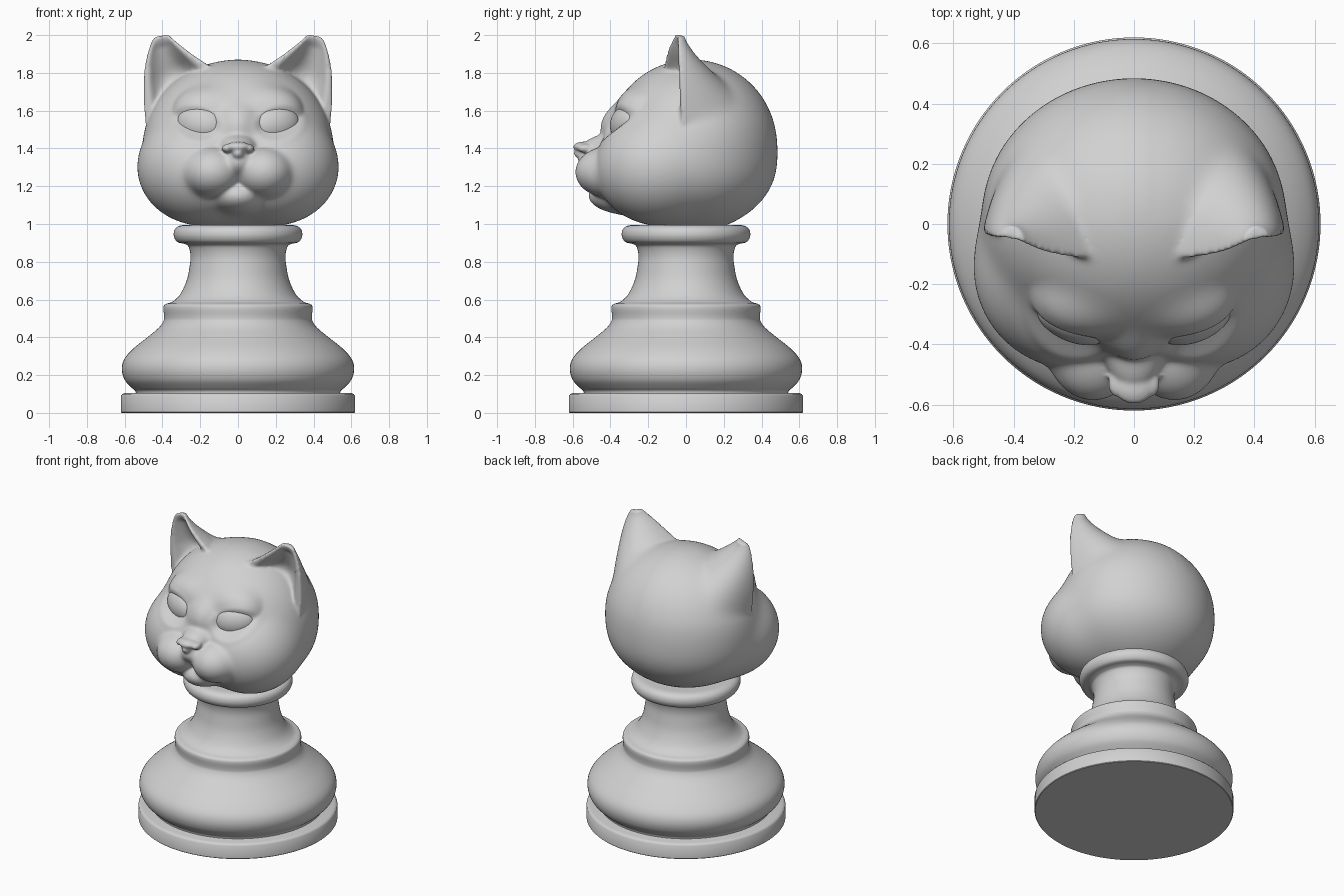
import bpy, bmesh, math
from mathutils import Vector, Matrix, Euler

cube = bpy.data.objects.get("Cube")
if cube:
    bpy.data.objects.remove(cube, do_unlink=True)

grey = bpy.data.materials.new("plain grey")
grey.use_nodes = True
grey.diffuse_color = (0.64, 0.64, 0.64, 1)
for node in grey.node_tree.nodes:
    if node.type == "BSDF_PRINCIPLED":
        node.inputs["Base Color"].default_value = grey.diffuse_color


def finish(bm, name, angle=None):
    """Turn a bmesh into a named, shaded object."""
    bmesh.ops.recalc_face_normals(bm, faces=bm.faces)
    mesh = bpy.data.meshes.new(name)
    bm.to_mesh(mesh)
    bm.free()
    mesh.materials.append(grey)
    obj = bpy.data.objects.new(name, mesh)
    bpy.context.collection.objects.link(obj)
    for face in mesh.polygons:
        face.use_smooth = True
    if angle:
        bpy.ops.object.select_all(action="DESELECT")
        obj.select_set(True)
        bpy.context.view_layer.objects.active = obj
        bpy.ops.object.shade_smooth_by_angle(angle=math.radians(angle))
    return obj


def rounded(points, steps=5):
    """Smooth curve through profile points."""
    pts = [Vector(p) for p in points]
    out = []
    for i in range(len(pts) - 1):
        a, b, c, d = (pts[max(0, min(len(pts) - 1, i + k))] for k in (-1, 0, 1, 2))
        for j in range(steps):
            t = j / steps
            out.append(0.5 * (2 * b + (c - a) * t + (2 * a - 5 * b + 4 * c - d) * t * t
                              + (3 * b - a - 3 * c + d) * t ** 3))
    return out + [pts[-1]]


def lathe(name, profile, segments=128):
    bm = bmesh.new()
    rings = []
    for r, z in profile:
        angles = [2 * math.pi * i / segments for i in range(segments)]
        rings.append([bm.verts.new((r * math.cos(a), r * math.sin(a), z)) for a in angles])
    for low, high in zip(rings, rings[1:]):
        for i in range(segments):
            j = (i + 1) % segments
            bm.faces.new((low[i], low[j], high[j], high[i]))
    bm.faces.new(rings[0])
    bm.faces.new(rings[-1])
    return finish(bm, name, 40)


# Turned pedestal
lathe("base_plate", [(.616, 0), (.62, .004), (.62, .09), (.612, .1), (.6, .104)])
lathe("pedestal_body", rounded([
    (.54, .1), (.545, .118), (.565, .135), (.6, .175), (.615, .23), (.602, .285),
    (.555, .34), (.48, .4), (.42, .45), (.395, .485), (.391, .51), (.395, .555),
    (.385, .575), (.345, .59), (.305, .63), (.272, .7), (.257, .77), (.251, .83),
    (.262, .88), (.285, .895), (.322, .905), (.34, .937), (.334, .972), (.305, .992),
    (.25, .995)]))

# Head volumes as (centre, radii), blended outward from the head centre
CENTRE = Vector((0, 0, 1.38))


def pair(centre, radii):
    x, y, z = centre
    return [(Vector((s * x, y, z)), radii) for s in (-1, 1)]


def single(centre, radii):
    return [(Vector(centre), radii)]


skull = (single((0, .03, 1.42), (.5, .45, .45))
         + single((0, 0, 1.3), (.48, .46, .32))
         + pair((.2, -.15, 1.3), (.33, .33, .3))
         + pair((.17, -.25, 1.61), (.15, .11, .1))
         + single((0, -.28, 1.51), (.12, .165, .13)))
muzzle = (pair((.135, -.42, 1.275), (.15, .165, .132))
          + single((0, -.42, 1.33), (.09, .15, .085))
          + single((0, -.38, 1.4), (.105, .17, .078))
          + single((0, -.3, 1.15), (.15, .215, .1)))


def reach(direction, part):
    """Distance from the head centre to the far side of an ellipsoid."""
    centre, radii = part
    d = Vector([u / r for u, r in zip(direction, radii)])
    o = Vector([u / r for u, r in zip(CENTRE - centre, radii)])
    a, b = d.dot(d), d.dot(o)
    disc = b * b - a * (o.dot(o) - 1)
    return max(0, (math.sqrt(disc) - b) / a) if disc > 0 else 0


def blend(values, k):
    top = max(values)
    return top + k * math.log(sum(math.exp((v - top) / k) for v in values))


def head_point(direction):
    base = blend([reach(direction, p) for p in skull], .025)
    full = blend([base] + [reach(direction, p) for p in muzzle], .016)
    return CENTRE + direction * full


EYE = head_point((Vector((.218, -.38, 1.53)) - CENTRE).normalized())


def carve_socket(p, direction):
    """Sink the eye socket and raise a lid around it."""
    if p.y > -.1:
        return p
    dx = abs(p.x) - EYE.x
    dz = p.z - EYE.z - .15 * dx
    q = math.hypot(dx / .1, dz / .075)
    return p + direction * (.007 * math.exp(-((q - 1.25) / .28) ** 2) - .035 * math.exp(-q * q))


bm = bmesh.new()
bmesh.ops.create_icosphere(bm, subdivisions=7, radius=1)
for v in bm.verts:
    d = v.co.normalized()
    v.co = carve_socket(head_point(d), d)


# Ears: lofted shells with a scooped front and a back flaring into the skull
def bezier(a, b, c, t):
    return a * (1 - t) ** 2 + b * 2 * t * (1 - t) + c * t * t


def add_ear(bm, side, rows=32, cols=24):
    inner = [Vector(p) for p in ((.07, -.12, 1.79), (.27, -.12, 1.905), (.37, -.055, 2.005))]
    outer = [Vector(p) for p in ((.482, -.02, 1.47), (.535, -.03, 1.84), (.445, -.045, 1.99))]
    back = Vector((-.12, 1, -.08)).normalized()
    spans = [-math.cos(math.pi * i / cols) for i in range(cols + 1)]
    rings = []
    for row in range(rows + 1):
        t = row / rows
        a, b = bezier(*inner, t), bezier(*outer, t)
        mid, half = (a + b) / 2, (b - a) / 2
        depth = .4 * (1 - t) ** 1.5 + .045
        scoop = min(.5 * depth, .11) * min(1, (1 - t) * 5)
        ring = [mid + half * s + back * scoop * max(0, 1 - (s / .76) ** 2) for s in spans]
        ring += [mid + half * s + back * depth * math.sqrt(1 - s * s) for s in spans[-2:0:-1]]
        rings.append([bm.verts.new((side * p.x, p.y, p.z)) for p in ring])
    n = len(rings[0])
    faces = [bm.faces.new((lo[i], lo[(i + 1) % n], hi[(i + 1) % n], hi[i]))
             for lo, hi in zip(rings, rings[1:]) for i in range(n)]
    faces += [bm.faces.new(rings[0]), bm.faces.new(rings[-1])]
    bmesh.ops.triangulate(bm, faces=faces)


def add_ball(bm, centre, radii, turn=(0, 0, 0)):
    matrix = Matrix.LocRotScale(Vector(centre), Euler(turn), Vector(radii))
    bmesh.ops.create_icosphere(bm, subdivisions=5, radius=1, matrix=matrix)


for side in (-1, 1):
    add_ear(bm, side)
    add_ball(bm, (side * .056, -.53, 1.4), (.03, .045, .023))

# Nose pad
add_ball(bm, (0, -.54, 1.408), (.066, .058, .028))
add_ball(bm, (0, -.54, 1.375), (.034, .054, .035))

# Fuse head, ears and nose into one surface
head = finish(bm, "head")
fuse = head.modifiers.new("fuse", "REMESH")
fuse.mode = "VOXEL"
fuse.voxel_size = .008
fuse.use_smooth_shade = True
loose = head.data
fused = bpy.data.meshes.new_from_object(head.evaluated_get(bpy.context.evaluated_depsgraph_get()))
head.modifiers.clear()
head.data = fused
bpy.data.meshes.remove(loose)
fused.name = "head"
fused.materials.clear()
fused.materials.append(grey)

# Melt the ear roots into the skull, fading towards the tips
roots = head.vertex_groups.new(name="ear_roots")
for v in fused.vertices:
    x, y, z = v.co
    if z > 1.52 and y > -.2 and abs(x) > .05:
        fade = max(0, min(1, (1.95 - z) / .12)) * min(1, (z - 1.52) / .08)
        front = .2 if abs(x) < .28 else .06
        behind = max(front, min(1, (y + .01) / .06))
        roots.add([v.index], fade * behind, "REPLACE")
melt = head.modifiers.new("melt", "SMOOTH")
melt.factor = .5
melt.iterations = 150
melt.vertex_group = "ear_roots"
soften = head.modifiers.new("soften", "SMOOTH")
soften.factor = .5
soften.iterations = 6

# Eyeballs
for side, name in ((1, "left_eye"), (-1, "right_eye")):
    bm = bmesh.new()
    turn = (math.radians(-6), math.radians(-9 * side), math.radians(22 * side))
    add_ball(bm, (side * (EYE.x - .02), EYE.y + .064, EYE.z), (.132, .075, .098), turn)
    finish(bm, name)
